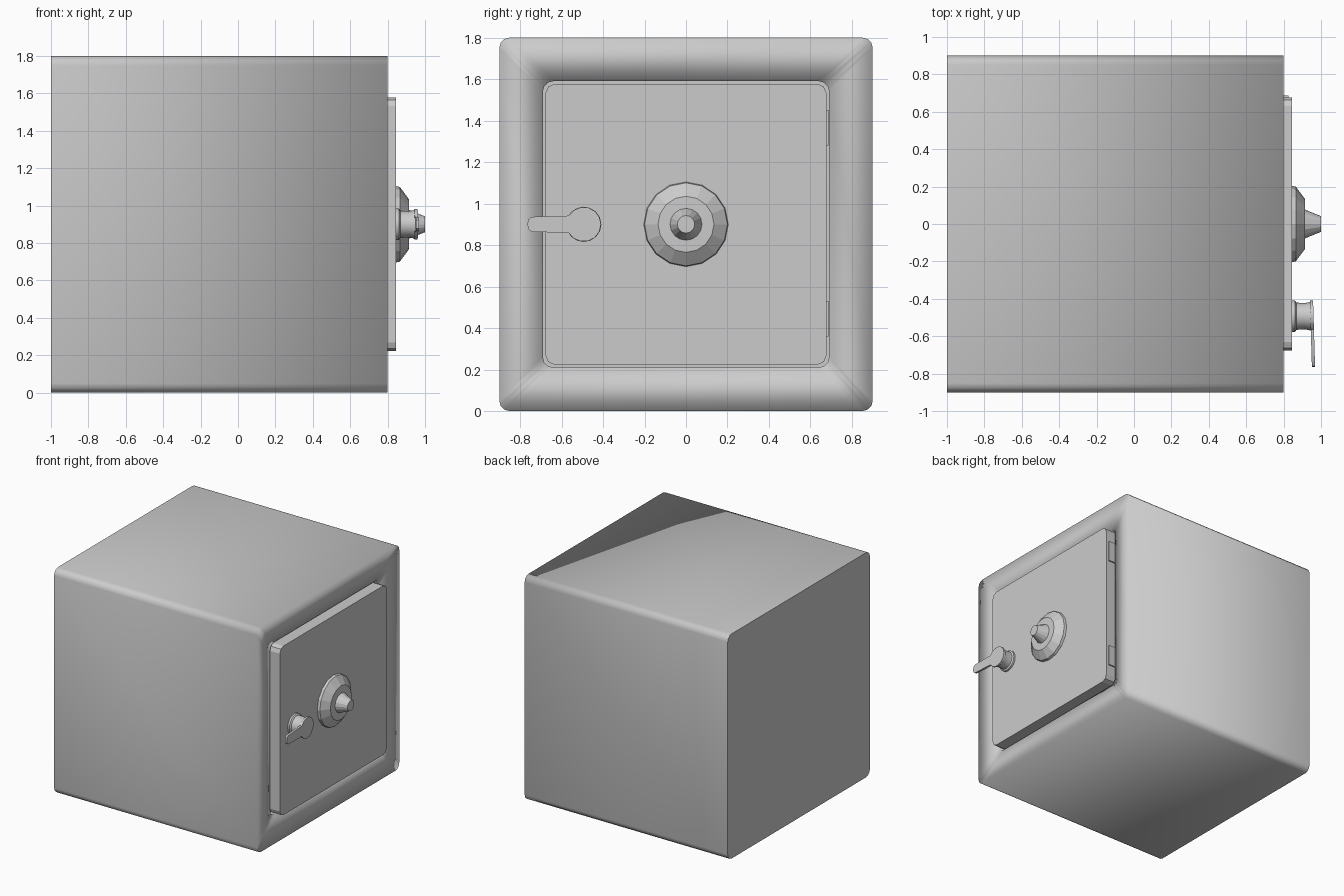
import bpy, bmesh, math

if "Cube" in bpy.data.objects:
    bpy.data.objects.remove(bpy.data.objects["Cube"])

MID = 0.9  # height of the safe's centre


def loft(name, rings, smooth_angle=None, cap_flat=False):
    """Skin a closed solid through rings of equal point count."""
    bm = bmesh.new()
    loops = [[bm.verts.new(p) for p in r] for r in rings]
    n = len(loops[0])
    for a, b in zip(loops, loops[1:]):
        for i in range(n):
            j = (i + 1) % n
            bm.faces.new((a[i], a[j], b[j], b[i]))
    caps = [bm.faces.new(loops[0]), bm.faces.new(loops[-1])]
    bmesh.ops.recalc_face_normals(bm, faces=bm.faces)
    if cap_flat:
        for f in bm.faces:
            f.smooth = f not in caps
    me = bpy.data.meshes.new(name)
    bm.to_mesh(me)
    bm.free()
    ob = bpy.data.objects.new(name, me)
    bpy.context.collection.objects.link(ob)
    if smooth_angle:
        bpy.ops.object.select_all(action='DESELECT')
        ob.select_set(True)
        bpy.context.view_layer.objects.active = ob
        bpy.ops.object.shade_smooth_by_angle(angle=math.radians(smooth_angle))
    return ob


def rounded_square(x, half, r, segs=3):
    """Ring in the YZ plane with rounded corners."""
    pts = []
    for k in range(4):
        q = math.radians(45 + 90 * k)
        cy = math.copysign(half - r, math.cos(q))
        cz = math.copysign(half - r, math.sin(q))
        for s in range(segs + 1):
            a = math.pi / 2 * (k + s / segs)
            pts.append((x, cy + r * math.cos(a), MID + cz + r * math.sin(a)))
    return pts


def circle(x, r, y=0.0, sides=16):
    return [(x, y + r * math.cos(2 * math.pi * i / sides),
             MID + r * math.sin(2 * math.pi * i / sides)) for i in range(sides)]


# Body: rounded box whose front frame slopes in to the door recess
loft("safe_body", [rounded_square(x, h, r) for x, h, r in (
    (-1.0, 0.9, 0.05), (0.8, 0.9, 0.05), (0.768, 0.69, 0.05), (0.70, 0.69, 0.05))],
    cap_flat=True)

# Door slab
loft("door", [rounded_square(x, 0.677, 0.045, 2) for x in (0.69, 0.845)])

# Dial: stepped plate and tapered knob
loft("dial", [circle(x, r) for x, r in (
    (0.84, 0.205), (0.865, 0.2), (0.913, 0.135), (0.914, 0.077), (1.0, 0.042))])

# Handle post
HY = -0.493
loft("handle_post", [circle(x, r, HY) for x, r in (
    (0.84, 0.085), (0.86, 0.085), (0.868, 0.073), (0.91, 0.07), (0.95, 0.077))],
    smooth_angle=40)

# Handle lever: round head with a tapered arm and rounded tip
outline = []
for i in range(13):
    a = math.radians(-150 + 25 * i)
    outline.append((HY + 0.083 * math.cos(a), 0.083 * math.sin(a)))
outline += [(-0.745, 0.036), (-0.761, 0.022), (-0.764, 0.0),
            (-0.761, -0.022), (-0.745, -0.036)]
loft("handle_lever", [[(x - 0.03 * (y - HY), y, MID + z) for y, z in outline]
                      for x in (0.943, 0.96)], smooth_angle=40)

# Hinges in the gap beside the door
for name, z in (("upper_hinge", 1.365), ("lower_hinge", 0.445)):
    loft(name, [[(x, y, z + s) for x, y in
                 ((0.71, 0.67), (0.825, 0.67), (0.825, 0.688), (0.71, 0.688))]
                for s in (-0.085, 0.085)])
